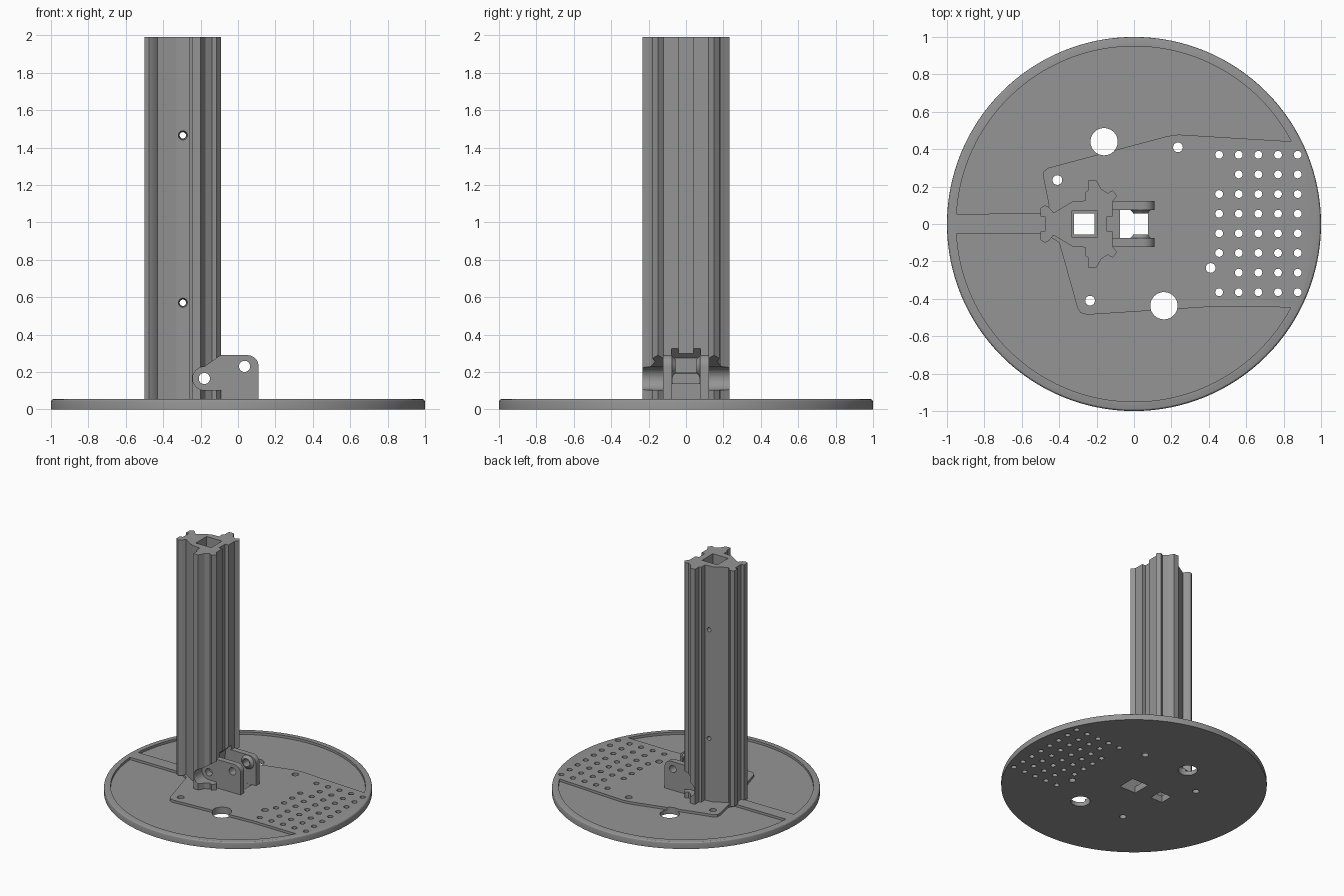
import bpy, bmesh
from math import cos, sin, radians, pi
from mathutils import Matrix, Vector

cube = bpy.data.objects.get("Cube")
if cube:
    bpy.data.objects.remove(cube, do_unlink=True)

grey = bpy.data.materials.new("mid grey")
grey.use_nodes = True
colour = (0.3, 0.3, 0.3, 1)
grey.diffuse_color = colour
grey.node_tree.nodes["Principled BSDF"].inputs["Base Color"].default_value = colour

AXES = {"z": lambda a, b, d: (a, b, d),
        "y": lambda a, b, d: (a, d, b),
        "x": lambda a, b, d: (d, a, b)}


def prism(bm, outline, low, high, axis="z", top_scale=1.0):
    """Extrude an outline along an axis, optionally tapered about its middle."""
    mid = sum((Vector(p) for p in outline), Vector((0, 0))) / len(outline)
    place = AXES[axis]
    ends = []
    for depth, scale in ((low, 1.0), (high, top_scale)):
        ring = [mid + (Vector(p) - mid) * scale for p in outline]
        ends.append([bm.verts.new(place(p.x, p.y, depth)) for p in ring])
    faces = [bm.faces.new(ends[0]), bm.faces.new(ends[1])]
    n = len(outline)
    for i in range(n):
        j = (i + 1) % n
        faces.append(bm.faces.new((ends[0][i], ends[0][j], ends[1][j], ends[1][i])))
    bmesh.ops.recalc_face_normals(bm, faces=faces)


def circle(x, y, r, n=32):
    return [(x + r * cos(2 * pi * i / n), y + r * sin(2 * pi * i / n)) for i in range(n)]


def arc(x, y, r, start, end, n):
    steps = [radians(start + (end - start) * i / n) for i in range(n + 1)]
    return [(x + r * cos(a), y + r * sin(a)) for a in steps]


def rect(x0, x1, y0, y1):
    return [(x0, y0), (x1, y0), (x1, y1), (x0, y1)]


def finish(name, bm):
    mesh = bpy.data.meshes.new(name)
    bm.to_mesh(mesh)
    bm.free()
    mesh.materials.append(grey)
    obj = bpy.data.objects.new(name, mesh)
    bpy.context.collection.objects.link(obj)
    return obj


def activate(obj):
    bpy.ops.object.select_all(action="DESELECT")
    obj.select_set(True)
    bpy.context.view_layer.objects.active = obj


def cut(obj, *prisms):
    """Subtract a group of prisms from an object."""
    bm = bmesh.new()
    for args in prisms:
        prism(bm, *args)
    cutter = finish("cutter", bm)
    cutter.hide_render = True
    activate(obj)
    mod = obj.modifiers.new("cut", "BOOLEAN")
    mod.operation = "DIFFERENCE"
    mod.solver = "EXACT"
    mod.object = cutter
    bpy.ops.object.modifier_apply(modifier=mod.name)
    bpy.data.objects.remove(cutter, do_unlink=True)


def smooth(obj):
    activate(obj)
    bpy.ops.object.shade_smooth_by_angle(angle=radians(25))


TOP = 0.055
HUB = -0.265

# Round base with a softened upper rim
bm = bmesh.new()
prism(bm, circle(0, 0, 1, 128), 0, TOP)
rim = [e for e in bm.edges if all(v.co.z > 0.01 for v in e.verts)]
bmesh.ops.bevel(bm, geom=rim, offset=0.015, segments=3, affect="EDGES", profile=0.5)
base = finish("base_disc", bm)

# Shallow pockets either side of the raised pad
back_pocket = arc(0, 0, 0.95, 27.7, 176.7, 56) + [
    (-0.48, 0.055), (-0.455, 0.1), (-0.485, 0.25), (-0.483, 0.28), (-0.46, 0.3),
    (0.18, 0.47), (0.24, 0.478)]
front_pocket = arc(0, 0, 0.95, 183, 332, 56) + [
    (0.45, -0.44), (-0.25, -0.485), (-0.285, -0.475), (-0.302, -0.45),
    (-0.4, -0.1), (-0.48, -0.05)]
cut(base, (back_pocket, 0.035, 0.2), (front_pocket, 0.035, 0.2))

# Through holes: cable, screw, grid and square openings
holes = [circle(-0.16, 0.44, 0.073), circle(0.16, -0.437, 0.073),
         rect(HUB - 0.055, HUB + 0.055, -0.055, 0.055),
         rect(-0.075, 0.075, -0.075, 0.075)]
x, y = 0.235, 0.41
for _ in range(4):
    holes.append(circle(x, y, 0.026, 20))
    x, y = -y, x
for col in range(5):
    for row in range(8):
        if col or row not in (1, 6):
            holes.append(circle(0.455 + 0.105 * col, 0.37 - 0.105 * row, 0.021, 16))
cut(base, *[(h, -0.1, 0.2) for h in holes])
smooth(base)

# Ribbed column, mirrored profile with three grooved heads
half = [(-0.475, 0.04), (-0.5, 0.04), (-0.5, 0.085), (-0.475, 0.1), (-0.455, 0.09),
        (-0.43, 0.06), (-0.33, 0.12), (-0.26, 0.125), (-0.26, 0.17), (-0.245, 0.18),
        (-0.245, 0.232), (-0.2, 0.232), (-0.175, 0.187), (-0.14, 0.165),
        (-0.115, 0.18), (-0.09, 0.15), (-0.115, 0.12), (-0.115, 0.04), (-0.145, 0.04)]
bm = bmesh.new()
prism(bm, half + [(x, -y) for x, y in reversed(half)], 0.05, 1.99)
column = finish("column", bm)
cut(column, (rect(HUB - 0.07, HUB + 0.07, -0.07, 0.07), 0, 2.2))

# Waist at the foot of the column on both sides
waist = [(0.3, 0.385), (0.17, 0.255), (0.158, 0.21), (0.155, 0.17), (0.165, 0.1),
         (0.2, 0.04), (0.3, 0.04)]
cut(column, (waist, -0.255, 0), ([(-y, z) for y, z in waist], -0.255, 0))

# Access slots around the lower pivot, and the notch between the lugs
slot = arc(-0.18, 0.165, 0.062, 90, 270, 20) + [(0, 0.103), (0, 0.32), (-0.09, 0.29)]
cut(column, (slot, 0.122, 0.4, "y"), (slot, -0.4, -0.122, "y"))
notch = [(-0.17, 0.04), (0, 0.04), (0, 0.325), (-0.118, 0.325), (-0.17, 0.275)]
cut(column, (notch, -0.078, 0.078, "y"))

# Countersunk screw holes through the column walls
for z in (0.57, 1.465):
    cut(column, (circle(-0.295, z, 0.017, 20), -0.4, 0.4, "y"))
    cut(column, (circle(-0.295, z, 0.038, 24), -0.2, -0.09, "y", 0.5))
PIVOT = (circle(-0.18, 0.165, 0.03, 24), -0.4, 0.4, "y")
cut(column, PIVOT)
smooth(column)

# Pair of hinge lugs with tapered inner bosses
for name, s in (("left_lug", 1), ("right_lug", -1)):
    bm = bmesh.new()
    plate = [(-0.19, 0.05), (0.11, 0.05)] + arc(0.05, 0.23, 0.06, 0, 90, 8) + [(-0.12, 0.29)]
    plate += arc(-0.18, 0.165, 0.062, 90, 180, 8) + [(-0.242, 0.05)]
    prism(bm, plate, s * 0.076, s * 0.122, "y")
    lug = finish(name, bm)
    bm = bmesh.new()
    prism(bm, circle(0.035, 0.23, 0.058), s * 0.078, s * 0.056, "y", 0.65)
    boss = finish(name + "_boss", bm)
    cut(lug, PIVOT)
    for part in (lug, boss):
        cut(part, (circle(0.035, 0.23, 0.03, 24), -0.4, 0.4, "y"))
        smooth(part)
